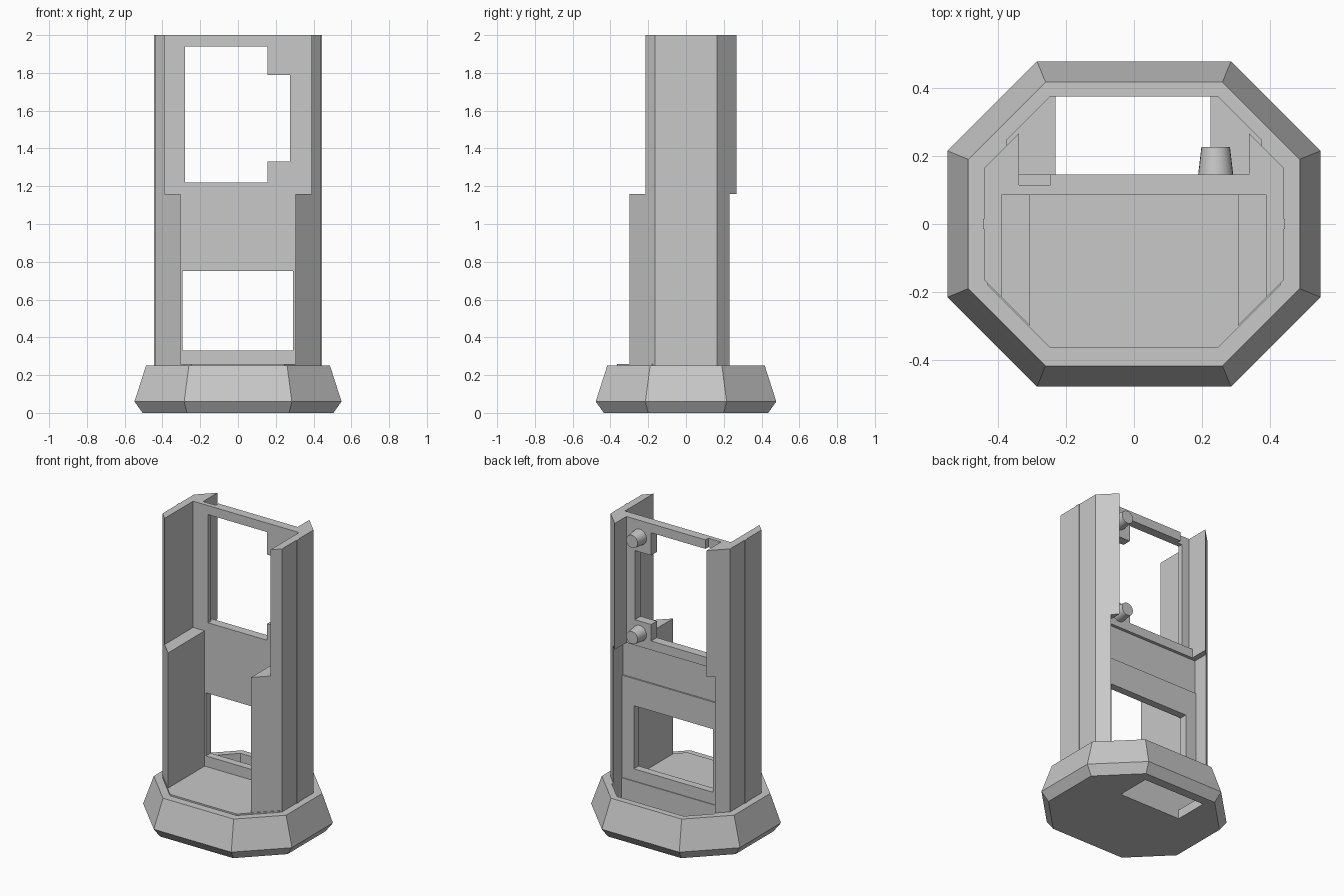
import bpy, bmesh

cube = bpy.data.objects.get("Cube")
if cube:
    bpy.data.objects.remove(cube, do_unlink=True)

grey = bpy.data.materials.new("light_grey")
grey.use_nodes = True
COLOUR = (0.58, 0.58, 0.58, 1)
grey.diffuse_color = COLOUR
grey.node_tree.nodes["Principled BSDF"].inputs["Base Color"].default_value = COLOUR


def loft(name, rings):
    """Closed solid through stacked rings, each given as (outline, z)."""
    bm = bmesh.new()
    rows = [[bm.verts.new((x, y, z)) for x, y in outline] for outline, z in rings]
    for low, high in zip(rows, rows[1:]):
        for i in range(len(low)):
            j = (i + 1) % len(low)
            bm.faces.new((low[i], low[j], high[j], high[i]))
    bm.faces.new(rows[0])
    bm.faces.new(rows[-1])
    bmesh.ops.recalc_face_normals(bm, faces=bm.faces)
    mesh = bpy.data.meshes.new(name)
    bm.to_mesh(mesh)
    bm.free()
    mesh.materials.append(grey)
    ob = bpy.data.objects.new(name, mesh)
    bpy.context.collection.objects.link(ob)
    return ob


def prism(name, outline, z0, z1):
    return loft(name, [(outline, z0), (outline, z1)])


def box(name, x0, x1, y0, y1, z0, z1):
    return prism(name, [(x0, y0), (x1, y0), (x1, y1), (x0, y1)], z0, z1)


def cut(ob, cutter):
    mod = ob.modifiers.new("cut", 'BOOLEAN')
    mod.operation = 'DIFFERENCE'
    mod.solver = 'EXACT'
    mod.object = cutter
    cutter.hide_render = True
    bpy.context.view_layer.objects.active = ob
    bpy.ops.object.modifier_apply(modifier=mod.name)
    bpy.data.objects.remove(cutter, do_unlink=True)


def octagon(x, y, cx, cy):
    """Half sizes x, y; cx, cy mark where the corner chamfers start."""
    return [(-cx, -y), (cx, -y), (x, -cy), (x, cy),
            (cx, y), (-cx, y), (-x, cy), (-x, -cy)]


# Bevelled plinth with an open well behind the back panel
plinth = loft("plinth", [(octagon(0.505, 0.435, 0.27, 0.20), 0),
                         (octagon(0.548, 0.478, 0.285, 0.215), 0.06),
                         (octagon(0.487, 0.417, 0.26, 0.19), 0.25)])
well = [(-0.375, 0.14), (0.375, 0.14), (0.375, 0.245),
        (0.245, 0.375), (-0.245, 0.375), (-0.375, 0.245)]
cut(plinth, prism("well_cutter", well, 0.06, 0.4))
cut(plinth, box("opening_cutter", -0.23, 0.225, 0.145, 0.374, -0.1, 0.1))

# Raised floor plate
prism("floor_plate", [(-0.245, -0.365), (0.245, -0.365), (0.43, -0.18),
                      (0.43, 0.135), (-0.43, 0.135), (-0.43, -0.18)], 0.24, 0.26)

# Side walls: wide lower blocks, thin upper wings, guide ribs
lower = [(0.305, -0.30), (0.44, -0.165), (0.44, 0.165),
         (0.375, 0.23), (0.375, 0.085), (0.305, 0.085)]
upper = [(0.39, -0.215), (0.44, -0.165), (0.44, 0.165),
         (0.338, 0.267), (0.338, 0.085), (0.39, 0.085)]
for side, s in (("left", 1), ("right", -1)):
    prism(side + "_lower_wall", [(s * x, y) for x, y in lower], 0.24, 1.16)
    prism(side + "_upper_wall", [(s * x, y) for x, y in upper], 1.16, 2)
    box(side + "_rib", s * 0.43, s * 0.444, -0.015, 0.015, 0.24, 2)

# Lower back panel with window
panel = box("lower_panel", -0.375, 0.375, 0.085, 0.135, 0.06, 0.93)
cut(panel, box("window_cutter", -0.295, 0.29, 0, 0.3, 0.33, 0.75))
box("middle_panel", -0.375, 0.375, 0.085, 0.125, 0.93, 1.16)

# Upper back panel with stepped window and rear groove
frame = box("upper_panel", -0.338, 0.338, 0.085, 0.145, 1.16, 2)
cut(frame, box("window_cutter", -0.28, 0.155, 0, 0.3, 1.22, 1.94))
cut(frame, box("side_window_cutter", 0.1, 0.275, 0, 0.3, 1.33, 1.79))
cut(frame, box("groove_cutter", -0.4, -0.245, 0.115, 0.3, 1.22, 2.1))

# Tapered rear pegs
for name, z in (("lower_peg", 1.25), ("upper_peg", 1.89)):
    bpy.ops.mesh.primitive_cone_add(vertices=24, radius1=0.052, radius2=0.042, depth=0.085,
                                    location=(0.24, 0.183, z), rotation=(-1.5708, 0, 0))
    peg = bpy.context.object
    peg.name = name
    peg.data.materials.append(grey)
    bpy.ops.object.shade_smooth_by_angle()
